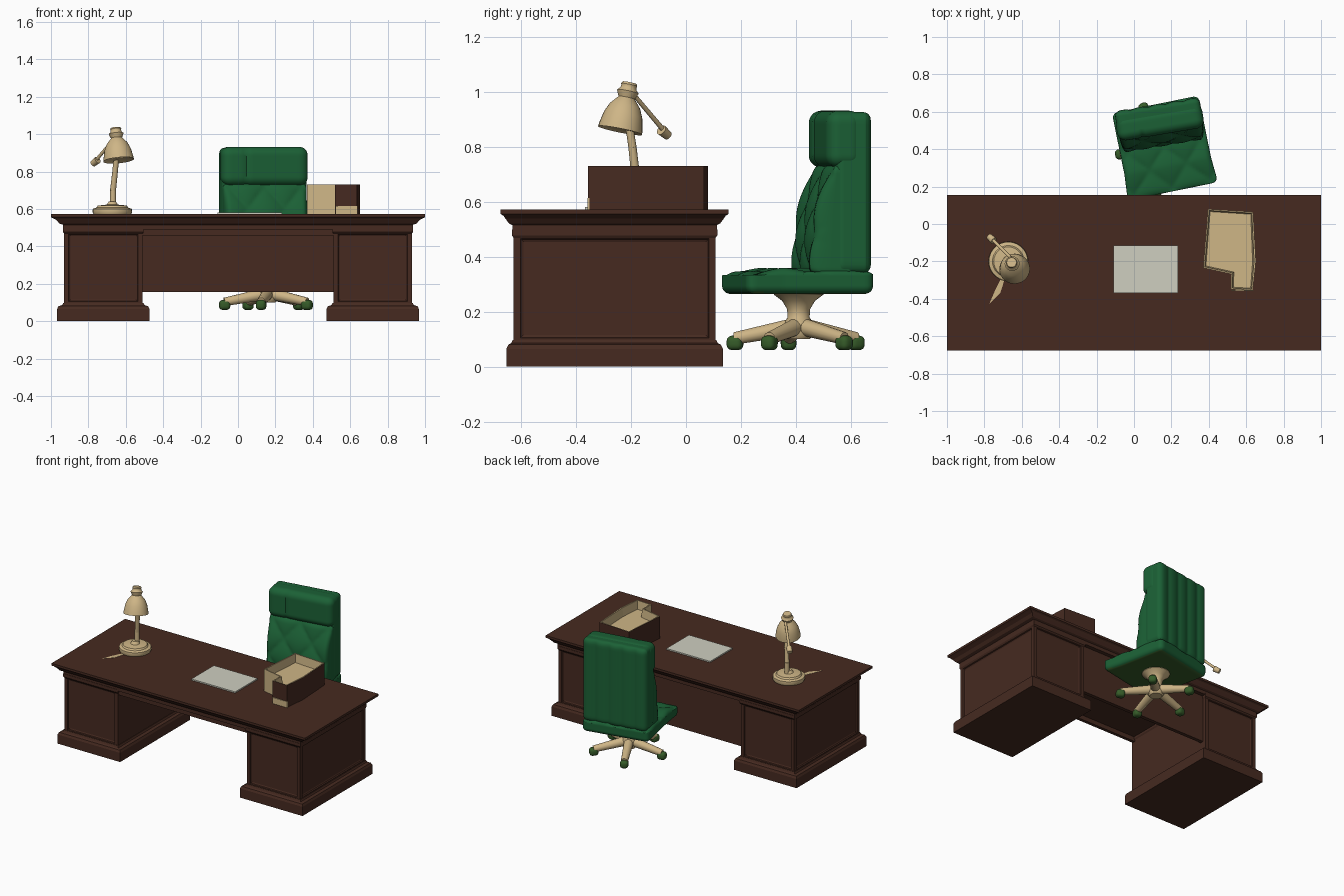
import bpy, bmesh, math
from mathutils import Vector, Matrix

if "Cube" in bpy.data.objects:
    bpy.data.objects.remove(bpy.data.objects["Cube"])


def material(name, rgb):
    m = bpy.data.materials.new(name)
    m.diffuse_color = (*rgb, 1)
    m.use_nodes = True
    m.node_tree.nodes["Principled BSDF"].inputs["Base Color"].default_value = m.diffuse_color
    return m


BROWN = material("dark wood", (0.061, 0.023, 0.0145))
GREEN = material("green leather", (0.011, 0.118, 0.036))
TAN = material("tan metal", (0.62, 0.465, 0.24))
PAPER = material("paper grey", (0.62, 0.62, 0.53))
MOSS = material("moss green", (0.036, 0.105, 0.022))


def finish(bm, name, mats, smooth=False, matrix=None):
    bmesh.ops.recalc_face_normals(bm, faces=bm.faces)
    me = bpy.data.meshes.new(name)
    bm.to_mesh(me)
    bm.free()
    ob = bpy.data.objects.new(name, me)
    bpy.context.collection.objects.link(ob)
    for m in mats:
        me.materials.append(m)
    if matrix:
        ob.matrix_world = matrix
    if smooth:
        bpy.ops.object.select_all(action='DESELECT')
        ob.select_set(True)
        bpy.context.view_layer.objects.active = ob
        bpy.ops.object.shade_smooth_by_angle(angle=math.radians(40))
    return ob


def loft(name, cx, cy, rings, mat):
    """Stack of rectangles (half x, half y, z)."""
    bm = bmesh.new()
    loops = [[bm.verts.new((cx + sx * hx, cy + sy * hy, z))
              for sx, sy in ((-1, -1), (1, -1), (1, 1), (-1, 1))] for hx, hy, z in rings]
    for a, b in zip(loops, loops[1:]):
        for i in range(4):
            bm.faces.new((a[i], a[(i + 1) % 4], b[(i + 1) % 4], b[i]))
    bm.faces.new(loops[0])
    bm.faces.new(loops[-1])
    return finish(bm, name, [mat])


def box(name, x0, x1, y0, y1, z0, z1, mat):
    hx, hy = (x1 - x0) / 2, (y1 - y0) / 2
    return loft(name, (x0 + x1) / 2, (y0 + y1) / 2, [(hx, hy, z0), (hx, hy, z1)], mat)


def prism(outline, z0, z1):
    bm = bmesh.new()
    lo = [bm.verts.new((x, y, z0)) for x, y in outline]
    hi = [bm.verts.new((x, y, z1)) for x, y in outline]
    bm.faces.new(lo[::-1])
    top = bm.faces.new(hi)
    for i in range(len(lo)):
        j = (i + 1) % len(lo)
        bm.faces.new((lo[i], lo[j], hi[j], hi[i]))
    return bm, top


def lathe(name, profile, mat, matrix, n=28):
    bm = bmesh.new()
    rings = [[bm.verts.new((r * math.cos(2 * math.pi * i / n), r * math.sin(2 * math.pi * i / n), z))
              for i in range(n)] for r, z in profile]
    for a, b in zip(rings, rings[1:]):
        for i in range(n):
            bm.faces.new((a[i], a[(i + 1) % n], b[(i + 1) % n], b[i]))
    bm.faces.new(rings[0])
    bm.faces.new(rings[-1])
    return finish(bm, name, [mat], True, matrix)


def aim(p, q):
    p, q = Vector(p), Vector(q)
    return Matrix.Translation(p) @ (q - p).to_track_quat('Z', 'Y').to_matrix().to_4x4()


def rod(name, p, q, r0, r1, mat, matrix=Matrix()):
    d = (Vector(q) - Vector(p)).length
    return lathe(name, [(r0, 0), (r1, d)], mat, matrix @ aim(p, q), 14)


def cushion(name, lo, hi, r, mat, matrix, shape=None, cuts=30, under=None):
    """Rounded box whose points are moved by shape(point, normal)."""
    lo, hi = Vector(lo), Vector(hi)
    mid, half = (lo + hi) / 2, (hi - lo) / 2
    bm = bmesh.new()
    bmesh.ops.create_cube(bm, size=2)
    bmesh.ops.subdivide_edges(bm, edges=bm.edges[:], cuts=cuts, use_grid_fill=True)
    for v in bm.verts:
        p = Vector(v.co[i] * half[i] for i in range(3))
        c = Vector(max(-(half[i] - r), min(half[i] - r, p[i])) for i in range(3))
        n = (p - c).normalized()
        p = mid + c + n * r
        v.co = shape(p, n) if shape else p
    bm.normal_update()
    if under:
        for f in bm.faces:
            f.material_index = int(f.normal.z < -0.8)
    return finish(bm, name, [mat] + ([under] if under else []), True, matrix)


# --- desk: moulded top, two panelled pedestals, apron and modesty panel
CY = -0.26
loft("desk_top", 0, CY, [(0.935, 0.372, 0.49), (0.935, 0.372, 0.515), (0.955, 0.385, 0.522),
     (0.97, 0.398, 0.54), (0.988, 0.405, 0.55), (1.0, 0.415, 0.556), (1.0, 0.415, 0.572)], BROWN)
for side, s in (("left", -1), ("right", 1)):
    cx = s * 0.72
    bm = bmesh.new()
    bmesh.ops.create_cube(bm, size=1)
    for v in bm.verts:
        v.co = (cx + v.co.x * 0.42, CY + v.co.y * 0.735, 0.285 + v.co.z * 0.41)
    bm.normal_update()
    panels = [f for f in bm.faces if abs(f.normal.y) > 0.9 or f.normal.x * s > 0.9]
    bmesh.ops.inset_individual(bm, faces=panels, thickness=0.034)
    bmesh.ops.inset_individual(bm, faces=panels, thickness=0.004, depth=-0.008)
    bmesh.ops.inset_individual(bm, faces=panels, thickness=0.012, depth=-0.004)
    finish(bm, side + "_pedestal", [BROWN])
    loft(side + "_plinth", cx, CY, [(0.247, 0.394, 0), (0.247, 0.394, 0.065), (0.24, 0.387, 0.08),
         (0.22, 0.376, 0.086), (0.214, 0.37, 0.098)], BROWN)
    loft(side + "_frieze", cx, CY, [(0.21, 0.367, 0.468), (0.216, 0.374, 0.478), (0.216, 0.374, 0.5)], BROWN)
box("front_apron", -0.51, 0.51, -0.622, -0.6, 0.458, 0.5, BROWN)
box("modesty_panel", -0.51, 0.51, 0.06, 0.085, 0.155, 0.5, BROWN)

# --- paper on the desk
box("paper", -0.11, 0.235, -0.368, -0.115, 0.571, 0.581, PAPER)

# --- notched letter tray, wooden outside and tan inside
bm, top = prism([(0.37, -0.235), (0.52, -0.268), (0.518, -0.35), (0.635, -0.357),
                 (0.652, -0.2), (0.637, 0.065), (0.395, 0.08)], 0.571, 0.73)
bmesh.ops.recalc_face_normals(bm, faces=bm.faces)
bmesh.ops.inset_region(bm, faces=[top], thickness=0.01)
bmesh.ops.inset_region(bm, faces=[top], thickness=0.008, depth=-0.06)
bm.normal_update()
for f in bm.faces:
    c = f.calc_center_median()
    wall = abs(f.normal.z) < 0.01
    notch = wall and c.x < 0.53 and c.y < -0.22
    f.material_index = int(not wall or notch)
finish(bm, "letter_tray", [BROWN, TAN])
box("tray_front_lip", 0.522, 0.64, -0.359, -0.352, 0.572, 0.615, TAN)

# --- desk lamp
lathe("lamp_base", [(0.1, 0), (0.106, 0.012), (0.104, 0.03), (0.085, 0.036), (0.078, 0.047),
      (0.03, 0.052), (0.018, 0.07)], TAN, Matrix.Translation((-0.672, -0.2, 0.571)))
stem = [(-0.668, -0.183, 0.61), (-0.668, -0.184, 0.7), (-0.657, -0.195, 0.8), (-0.645, -0.215, 0.93)]
for i in range(3):
    rod("lamp_stem_%d" % (i + 1), stem[i], stem[i + 1], 0.017 - 0.001 * i, 0.016 - 0.001 * i, TAN)
lathe("lamp_shade", [(0.074, 0.006), (0.082, 0), (0.079, 0.02), (0.071, 0.058), (0.056, 0.092),
      (0.036, 0.115), (0.03, 0.122), (0.036, 0.135), (0.04, 0.145), (0.03, 0.155), (0.028, 0.165),
      (0.03, 0.17), (0.026, 0.178)], TAN, aim((-0.638, -0.24, 0.86), (-0.65, -0.215, 0.985)))
rod("lamp_arm", (-0.65, -0.19, 0.99), (-0.755, -0.085, 0.865), 0.008, 0.009, TAN)
rod("lamp_arm_weight", (-0.75, -0.09, 0.862), (-0.775, -0.066, 0.842), 0.02, 0.017, TAN)
bm, _ = prism([(-0.705, -0.28), (-0.745, -0.36), (-0.775, -0.43), (-0.715, -0.37), (-0.69, -0.29)], 0.571, 0.573)
finish(bm, "lamp_cord_plate", [TAN])

# --- swivel chair, turned on its column
CENTRE = Matrix.Translation((0.16, 0.41, 0))
CH = CENTRE @ Matrix.Rotation(math.radians(11.5), 4, 'Z')
BACK = CENTRE @ Matrix.Rotation(math.radians(9.5), 4, 'Z')


def tuft(a, b):
    """Height of diamond-buttoned padding, 0 at seams and 1 in the middle."""
    return math.sqrt(abs(math.sin(math.pi * (a + b)) * math.sin(math.pi * (a - b))))


def seat_shape(p, n):
    if n.z > 0.3:
        p.z += 0.016 * (tuft(p.x / 0.2, p.y / 0.22) - 1) * n.z
    front = max(0, -p.y - 0.1)
    p.z -= 0.12 * front * max(0, n.z)
    p.x *= 1 + 0.3 * front
    return p


def back_shape(p, n):
    # vertical channels on the rear
    if n.y > 0.3:
        p.y -= 0.012 * (1 - abs(math.cos(math.pi * p.x / 0.094)) ** 0.5) * n.y
    return p


def lumbar_shape(p, n):
    # deepest low down, buttoned on the front
    if n.y < 0.2:
        t = (p.z - 0.34) / 0.39
        p.y -= 0.075 * math.cos(max(0, min(1, abs(t - 0.2) / 0.8)) * math.pi / 2) * (0.2 - n.y) / 1.2
        p.y += 0.018 * (1 - tuft(p.x / 0.2, p.z / 0.24)) * max(0, -n.y)
    return p


def head_shape(p, n):
    if n.y < 0:
        p.y += 0.008 * math.exp(-((p.x + 0.1) / 0.008) ** 2)
    return p


cushion("seat", (-0.236, -0.24, 0.265), (0.236, 0.234, 0.36), 0.03, GREEN, CH, seat_shape, 36, MOSS)
cushion("back_shell", (-0.23, 0.1, 0.34), (0.23, 0.234, 0.927), 0.03, GREEN, BACK, back_shape, 36)
cushion("lumbar_cushion", (-0.226, 0.08, 0.33), (0.226, 0.17, 0.735), 0.025, GREEN, BACK, lumbar_shape, 36)
cushion("headrest", (-0.234, 0.07, 0.725), (0.234, 0.2, 0.932), 0.045, GREEN, BACK, head_shape, 24)

# chair column and five-star foot with casters
lathe("chair_column", [(0.04, 0.1), (0.052, 0.115), (0.052, 0.16), (0.04, 0.18), (0.042, 0.21),
      (0.06, 0.24), (0.09, 0.262), (0.09, 0.27)], TAN, CH)
for i in range(5):
    turn = CENTRE @ Matrix.Rotation(math.radians(72 * i - 99), 4, 'Z')
    rod("foot_leg_%d" % (i + 1), (0.02, 0, 0.145), (0.235, 0, 0.103), 0.032, 0.023, TAN, turn)
    cushion("caster_%d" % (i + 1), (0.205, -0.027, 0.06), (0.264, 0.027, 0.113), 0.02, MOSS, turn, None, 6)
